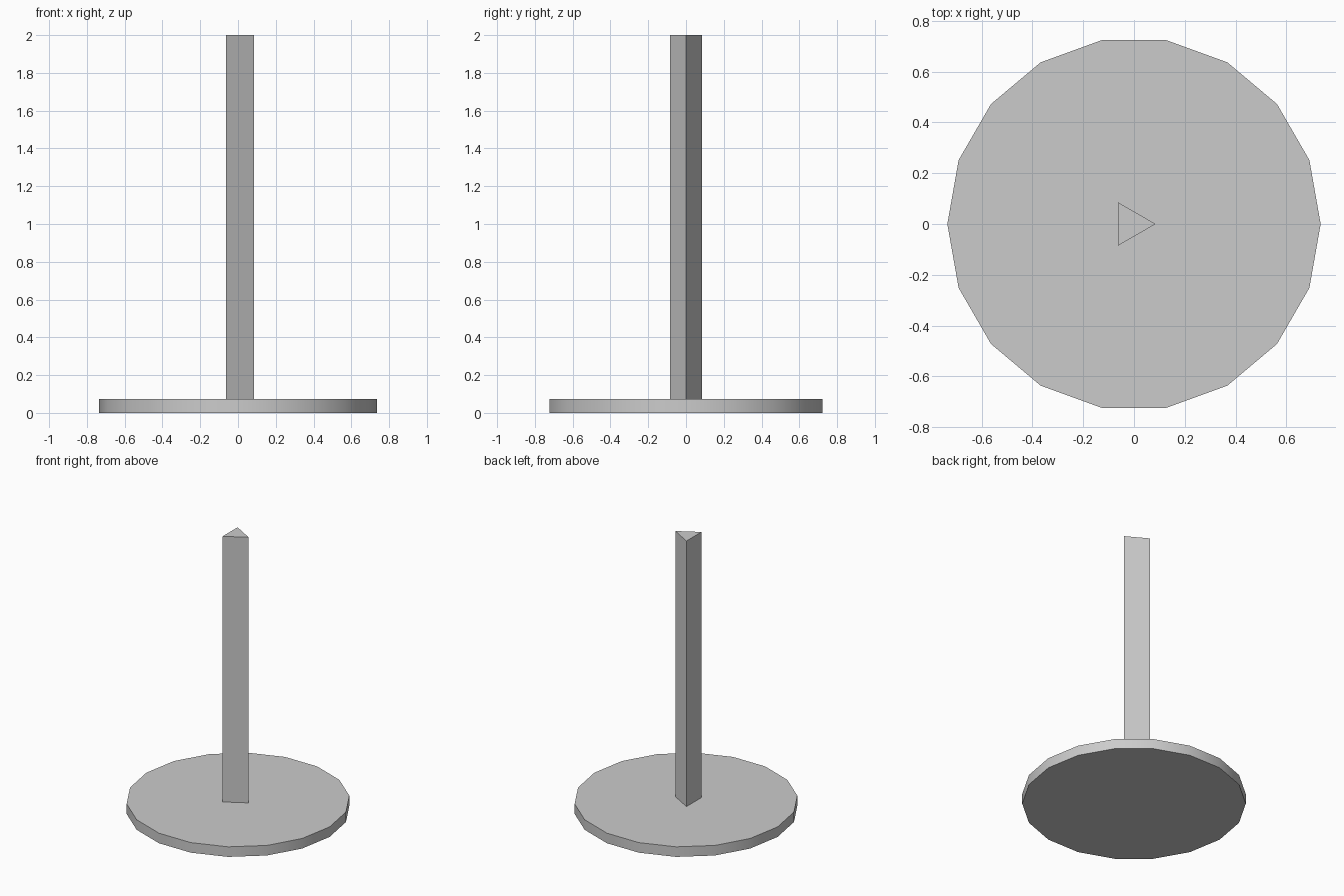
import bpy
import math

cube = bpy.data.objects.get("Cube")
if cube:
    bpy.data.objects.remove(cube, do_unlink=True)

# One plain grey for the whole stand
grey = bpy.data.materials.new("plain grey")
grey.use_nodes = True
colour = (0.6, 0.6, 0.6, 1)
grey.diffuse_color = colour
grey.node_tree.nodes["Principled BSDF"].inputs["Base Color"].default_value = colour


def prism(name, sides, radius, x, bottom, top):
    """Upright prism with one corner pointing to +x."""
    bpy.ops.mesh.primitive_cylinder_add(
        vertices=sides, radius=radius, depth=top - bottom,
        location=(x, 0, (bottom + top) / 2), rotation=(0, 0, -math.pi / 2))
    obj = bpy.context.object
    obj.name = name
    bpy.ops.object.transform_apply(location=False, rotation=True, scale=False)
    obj.data.materials.append(grey)
    return obj


# Round base with a softly shaded rim
prism("base", 18, 0.735, 0, 0, 0.073)
bpy.ops.object.shade_smooth_by_angle(angle=math.radians(30))

# Three-sided post standing on the base
prism("post", 3, 0.099, -0.014, 0.073, 2)
